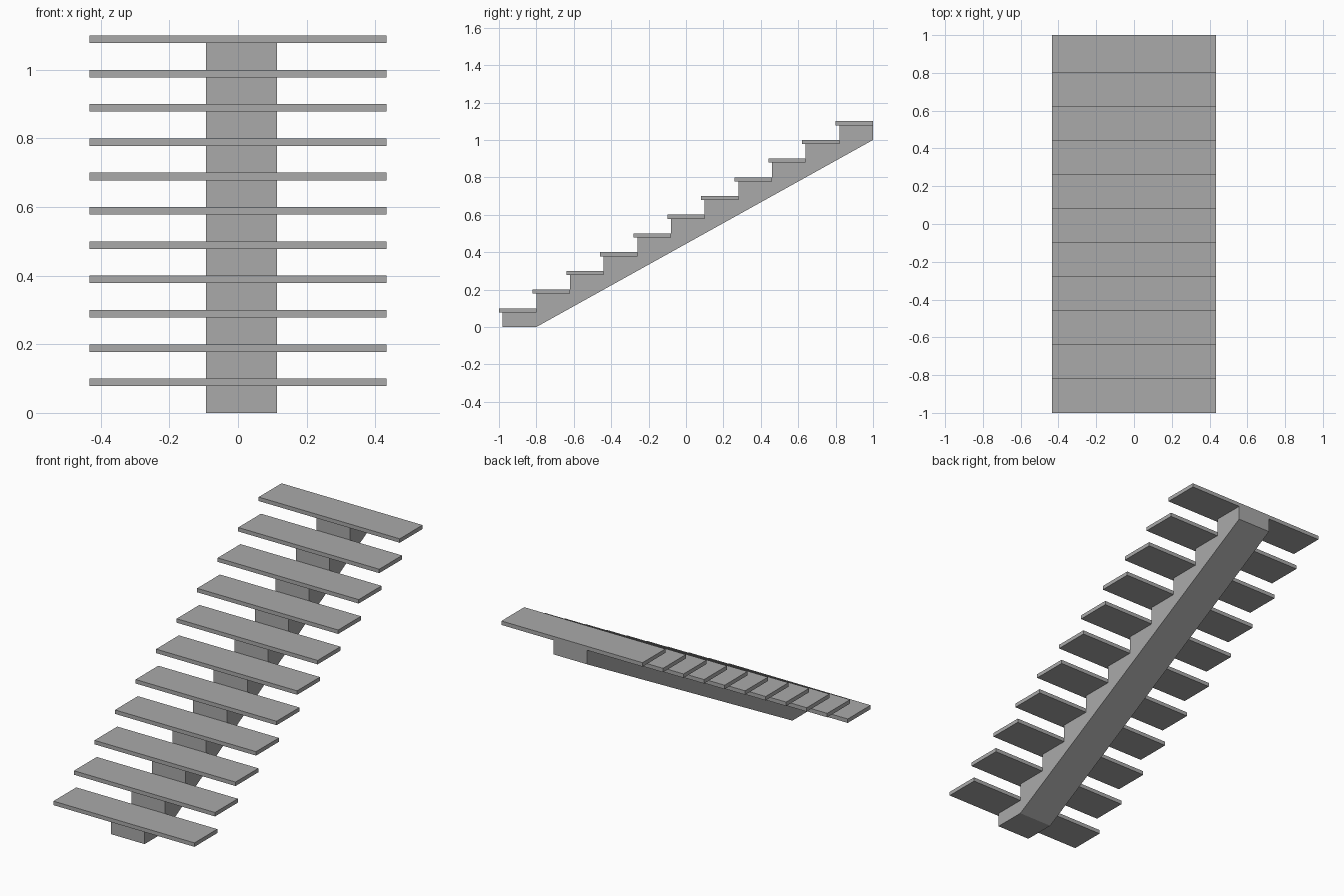
import bpy
import bmesh

STEPS = 11
RISE, RUN = 0.1, 0.18
TREAD_DEPTH, TREAD_THICK, HALF_WIDTH = 0.2, 0.022, 0.433
BEAM_LEFT, BEAM_RIGHT = 0.113, -0.093

if "Cube" in bpy.data.objects:
    bpy.data.objects.remove(bpy.data.objects["Cube"], do_unlink=True)

grey = bpy.data.materials.new("plain_grey")
grey.use_nodes = True
colour = (0.4, 0.4, 0.4, 1)
grey.diffuse_color = colour
grey.node_tree.nodes["Principled BSDF"].inputs["Base Color"].default_value = colour


def extrude_profile(name, profile, x0, x1):
    """Solid made from a (y, z) outline swept from x0 to x1."""
    bm = bmesh.new()
    face = bm.faces.new([bm.verts.new((x0, y, z)) for y, z in profile])
    swept = bmesh.ops.extrude_face_region(bm, geom=[face])["geom"]
    verts = [v for v in swept if isinstance(v, bmesh.types.BMVert)]
    bmesh.ops.translate(bm, verts=verts, vec=(x1 - x0, 0, 0))
    bmesh.ops.recalc_face_normals(bm, faces=bm.faces)
    mesh = bpy.data.meshes.new(name)
    bm.to_mesh(mesh)
    bm.free()
    mesh.materials.append(grey)
    obj = bpy.data.objects.new(name, mesh)
    bpy.context.collection.objects.link(obj)
    return obj


# Treads, each overhanging the one below
for i in range(STEPS):
    front = -1 + i * RUN
    back = front + TREAD_DEPTH
    top = (i + 1) * RISE
    low = top - TREAD_THICK
    extrude_profile(f"tread_{i + 1}",
                    [(front, low), (back, low), (back, top), (front, top)],
                    -HALF_WIDTH, HALF_WIDTH)

# Central saw-toothed beam with a sloping underside
outline = [(-0.8, 0), (-0.98, 0)]
for i in range(STEPS):
    y = -0.98 + i * RUN
    z = (i + 1) * RISE - TREAD_THICK
    outline += [(y, z), (y + RUN, z)]
outline.append((1, 1))
extrude_profile("central_beam", outline, BEAM_RIGHT, BEAM_LEFT)
